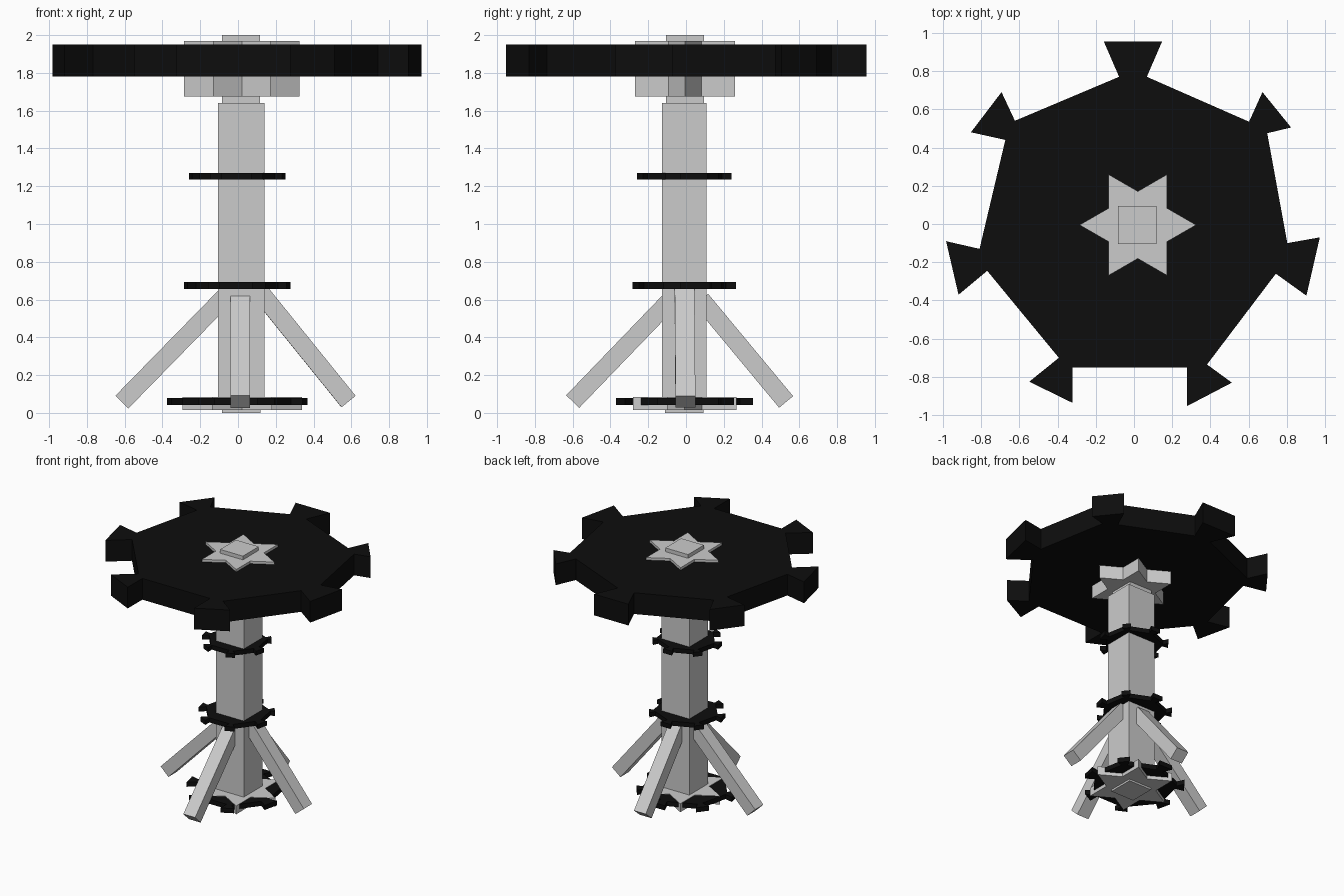
import bpy, bmesh, math
from mathutils import Vector, Matrix

if "Cube" in bpy.data.objects:
    bpy.data.objects.remove(bpy.data.objects["Cube"])

black = bpy.data.materials.new("black_rim")
black.diffuse_color = (0.004, 0.004, 0.004, 1)
black.use_nodes = True
black.node_tree.nodes["Principled BSDF"].inputs["Base Color"].default_value = black.diffuse_color


def finish(name, bm, mat=None):
    bmesh.ops.recalc_face_normals(bm, faces=bm.faces)
    me = bpy.data.meshes.new(name)
    bm.to_mesh(me)
    bm.free()
    ob = bpy.data.objects.new(name, me)
    bpy.context.collection.objects.link(ob)
    if mat:
        me.materials.append(mat)
    return ob


def prism(name, pts, z0, z1, mat=None):
    bm = bmesh.new()
    face = bm.faces.new([bm.verts.new((x, y, z0)) for x, y in pts])
    ext = bmesh.ops.extrude_face_region(bm, geom=[face])
    verts = [v for v in ext["geom"] if isinstance(v, bmesh.types.BMVert)]
    bmesh.ops.translate(bm, verts=verts, vec=(0, 0, z1 - z0))
    return finish(name, bm, mat)


def block(name, x0, x1, y0, y1, z0, z1):
    return prism(name, [(x0, y0), (x1, y0), (x1, y1), (x0, y1)], z0, z1)


def star(name, cx, cy, outer, inner, z0, z1):
    pts = []
    for i in range(12):
        r = inner if i % 2 else outer
        a = i * math.pi / 6
        pts.append((cx + r * math.cos(a), cy + r * math.sin(a)))
    return prism(name, pts, z0, z1)


def leg(name, foot, top, width=0.105, thick=0.096):
    foot, top = Vector(foot), Vector(top)
    axis = (top - foot).normalized()
    side = axis.cross(Vector((0, 0, 1))).normalized()
    rot = Matrix((side, axis.cross(side), axis)).transposed().to_4x4()
    scale = Matrix.Diagonal((width, thick, (top - foot).length, 1))
    bm = bmesh.new()
    bmesh.ops.create_cube(bm, size=1, matrix=Matrix.Translation((foot + top) / 2) @ rot @ scale)
    return finish(name, bm)


# Seven-sided disc outline with flared teeth, shared by the top and all rings
OUTLINE = [
    (0.07, 0.77), (0.15, 0.955), (-0.155, 0.955), (-0.075, 0.77),
    (-0.62, 0.54), (-0.69, 0.69), (-0.85, 0.48), (-0.67, 0.44),
    (-0.805, -0.13), (-0.98, -0.09), (-0.915, -0.37), (-0.765, -0.245),
    (-0.39, -0.70), (-0.545, -0.825), (-0.32, -0.935), (-0.32, -0.75),
    (0.28, -0.75), (0.28, -0.953), (0.515, -0.83), (0.385, -0.735),
    (0.745, -0.26), (0.905, -0.375), (0.975, -0.07), (0.805, -0.10),
    (0.70, 0.475), (0.825, 0.505), (0.675, 0.69), (0.605, 0.535),
]

# Toothed table top and the three smaller rings: scale, y offset, z range
for name, s, dy, z0, z1 in [
    ("table_top", 1.0, 0.0, 1.78, 1.95),
    ("upper_ring", 0.262, -0.01, 1.235, 1.27),
    ("middle_ring", 0.288, -0.01, 0.657, 0.693),
    ("base_ring", 0.381, -0.008, 0.043, 0.08),
]:
    prism(name, [(x * s - 0.003, y * s + dy) for x, y in OUTLINE], z0, z1, black)

# Central column with star hubs and square caps
block("column", -0.105, 0.14, -0.127, 0.108, 0.05, 1.64)
block("top_cap", -0.085, 0.117, -0.105, 0.095, 1.64, 2.0)
block("base_cap", -0.085, 0.12, -0.112, 0.092, 0.0, 0.06)
star("top_star", 0.02, -0.005, 0.305, 0.176, 1.675, 1.97)
star("base_star", 0.022, -0.007, 0.317, 0.183, 0.015, 0.083)

# Four slanted braces
leg("left_leg", (-0.615, 0.0, 0.057), (-0.05, 0.0, 0.635))
leg("right_leg", (0.585, -0.003, 0.06), (0.10, -0.008, 0.66))
leg("front_leg", (0.012, -0.6, 0.06), (0.012, -0.07, 0.61))
leg("back_leg", (0.012, 0.53, 0.058), (0.012, 0.08, 0.60))
